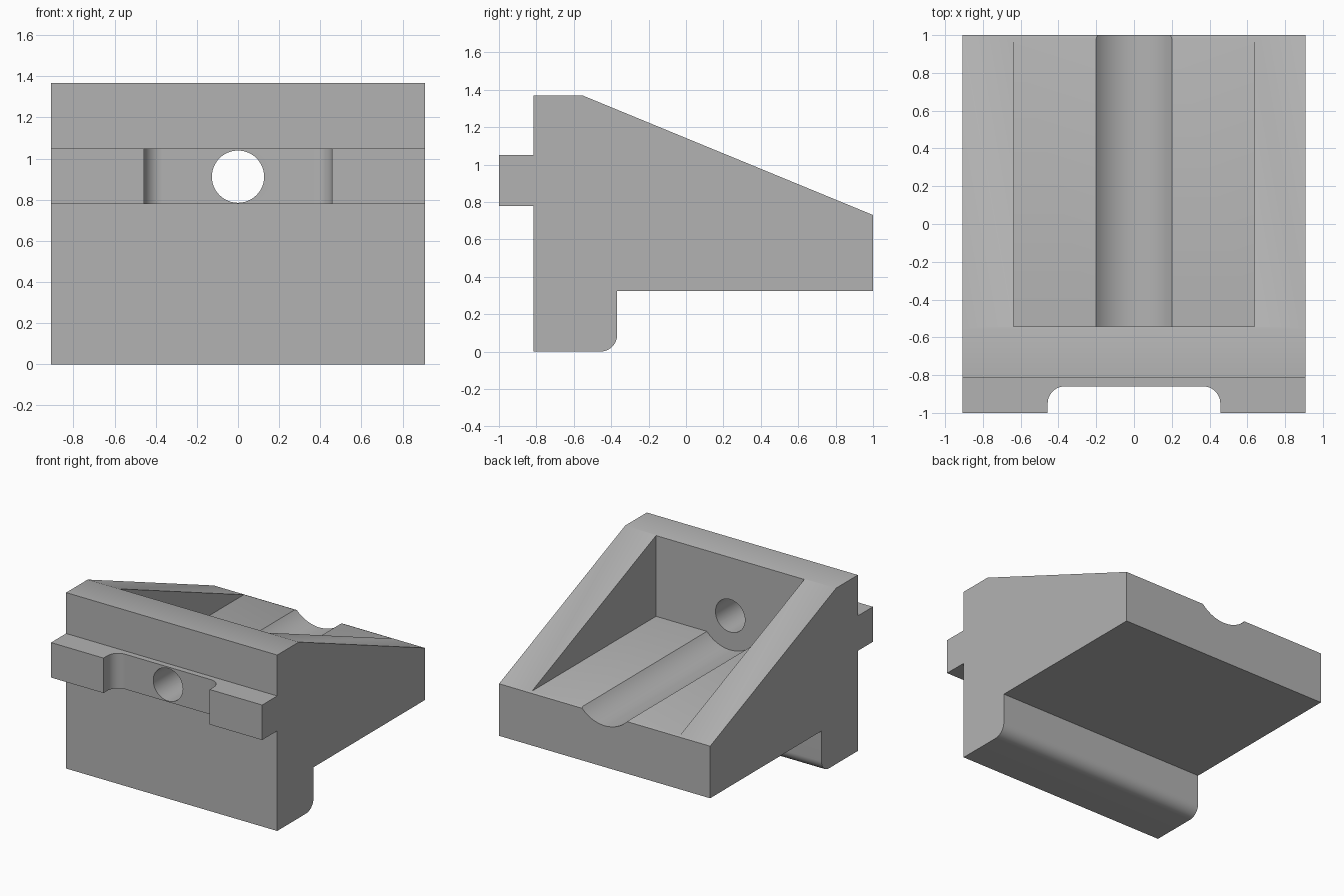
import bpy, bmesh, math
from mathutils import Vector

cube = bpy.data.objects.get("Cube")
if cube:
    bpy.data.objects.remove(cube)

grey = bpy.data.materials.new("plain grey")
grey.use_nodes = True
colour = (0.45, 0.45, 0.45, 1)
grey.diffuse_color = colour
grey.node_tree.nodes["Principled BSDF"].inputs["Base Color"].default_value = colour


def arc(cu, cv, r, start, end, steps=12):
    """Points along an arc, angles in degrees."""
    angles = [math.radians(start + (end - start) * i / steps) for i in range(steps + 1)]
    return [(cu + r * math.cos(a), cv + r * math.sin(a)) for a in angles]


def prism(name, profile, axis, low, high):
    """Extrude a closed 2D profile along one axis."""
    place = {"x": lambda u, v, d: (d, u, v),
             "y": lambda u, v, d: (u, d, v),
             "z": lambda u, v, d: (u, v, d)}[axis]
    bm = bmesh.new()
    face = bm.faces.new([bm.verts.new(place(u, v, low)) for u, v in profile])
    extruded = bmesh.ops.extrude_face_region(bm, geom=[face])["geom"]
    shift = Vector(place(0, 0, high - low))
    bmesh.ops.translate(bm, vec=shift,
                        verts=[e for e in extruded if isinstance(e, bmesh.types.BMVert)])
    bmesh.ops.recalc_face_normals(bm, faces=bm.faces)
    mesh = bpy.data.meshes.new(name)
    bm.to_mesh(mesh)
    bm.free()
    mesh.materials.append(grey)
    obj = bpy.data.objects.new(name, mesh)
    bpy.context.collection.objects.link(obj)
    return obj


# Body: side profile with front rail, rounded leg and sloping top
half_width = 0.908
side = [(-0.815, 0)] + arc(-0.458, 0.09, 0.09, -90, 0) + [
    (-0.368, 0.325), (1, 0.325), (1, 0.73), (-0.55, 1.368), (-0.815, 1.368),
    (-0.815, 1.05), (-1, 1.05), (-1, 0.778), (-0.815, 0.778)]
body = prism("bracket_body", side, "x", -half_width, half_width)

# Pocket with a round channel along its floor
hole_z, floor_z, channel = 0.912, 0.737, 0.2
drop = hole_z - floor_z
radius = math.hypot(channel, drop)
angle = math.degrees(math.atan2(drop, channel))
pocket_profile = [(-0.638, 1.6), (-0.638, floor_z)]
pocket_profile += arc(0, hole_z, radius, 180 + angle, 360 - angle, 24)
pocket_profile += [(0.638, floor_z), (0.638, 1.6)]
pocket = prism("pocket_cutter", pocket_profile, "y", -0.543, 1.2)

# Rail notch with rounded inner corners
notch_profile = [(-0.457, -1.2), (0.457, -1.2)]
notch_profile += arc(0.367, -0.95, 0.09, 0, 90) + arc(-0.367, -0.95, 0.09, 90, 180)
notch = prism("notch_cutter", notch_profile, "z", 0.6, 1.2)

# Bolt hole through the front wall
hole = prism("hole_cutter", arc(0, hole_z, 0.127, 0, 360, 48)[:-1], "y", -1.2, -0.4)

bpy.context.view_layer.objects.active = body
for cutter in (pocket, notch, hole):
    cut = body.modifiers.new(cutter.name, "BOOLEAN")
    cut.operation = "DIFFERENCE"
    cut.solver = "EXACT"
    cut.object = cutter
    bpy.ops.object.modifier_apply(modifier=cut.name)
    bpy.data.objects.remove(cutter)

# Smooth the fillets, keep the corners sharp
for obj in bpy.context.selected_objects:
    obj.select_set(False)
body.select_set(True)
bpy.ops.object.shade_smooth_by_angle(angle=math.radians(30))
